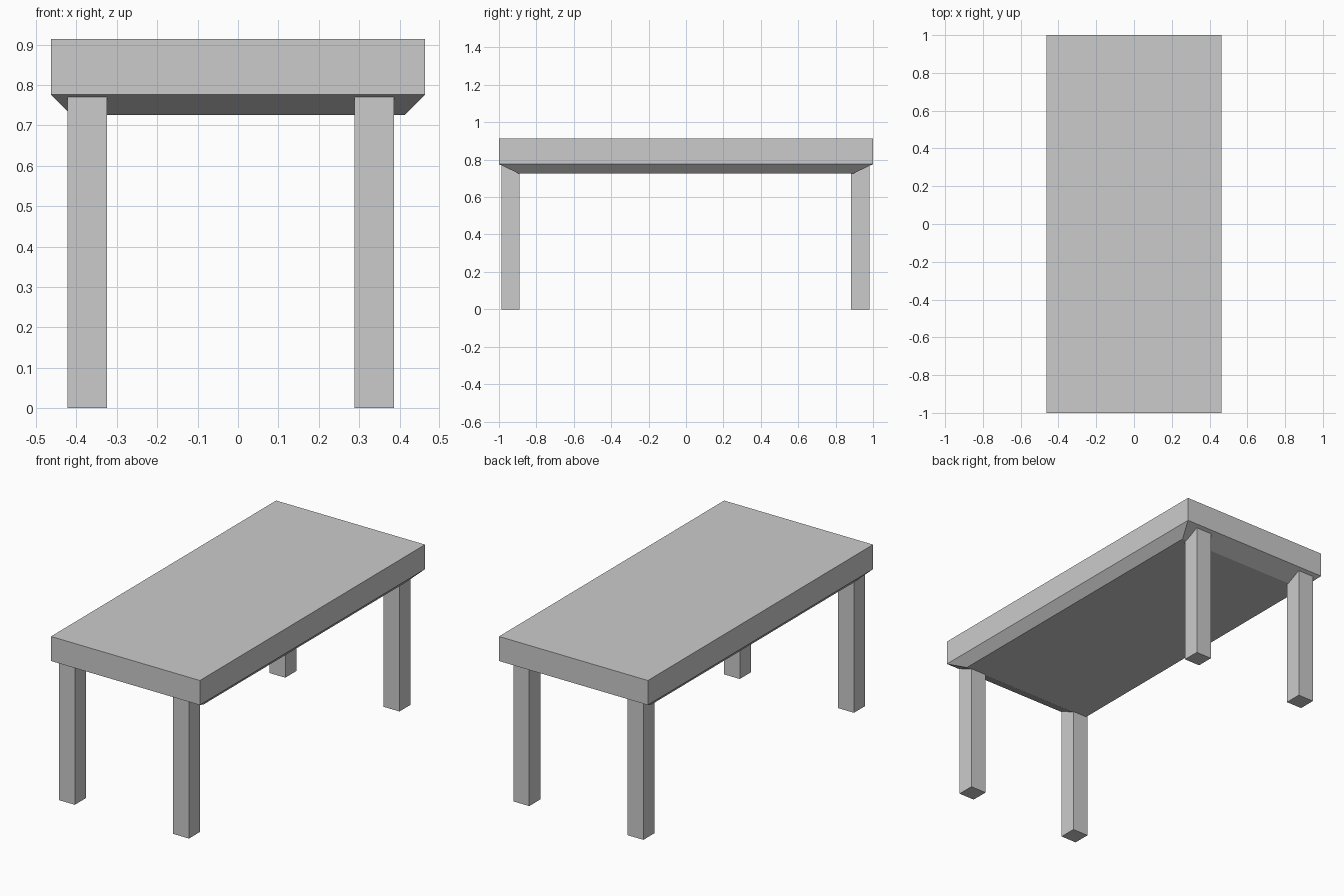
import bpy
import bmesh
from mathutils import Vector

cube = bpy.data.objects.get("Cube")
if cube:
    bpy.data.objects.remove(cube, do_unlink=True)

grey = bpy.data.materials.new("plain grey")
grey.use_nodes = True
colour = (0.6, 0.6, 0.6, 1)
grey.diffuse_color = colour
grey.node_tree.nodes["Principled BSDF"].inputs["Base Color"].default_value = colour


def add_object(name, bm):
    mesh = bpy.data.meshes.new(name)
    bm.to_mesh(mesh)
    bm.free()
    mesh.materials.append(grey)
    obj = bpy.data.objects.new(name, mesh)
    bpy.context.collection.objects.link(obj)
    return obj


def box(low, high):
    """Block spanning two opposite corners."""
    low, high = Vector(low), Vector(high)
    bm = bmesh.new()
    bmesh.ops.create_cube(bm, size=1)
    for v in bm.verts:
        v.co = (low + high) / 2 + v.co * (high - low)
    return bm


# Table top: slab whose underside tapers inward
HALF_X, RIM_Z, TOP_Z, UNDER_Z = 0.463, 0.776, 0.914, 0.726
bm = box((-HALF_X, -1, RIM_Z), (HALF_X, 1, TOP_Z))
bm.faces.ensure_lookup_table()
under = min(bm.faces, key=lambda f: f.calc_center_median().z)
lower = bmesh.ops.extrude_discrete_faces(bm, faces=[under])["faces"][0]
for v in lower.verts:
    v.co = (v.co.x * 0.413 / HALF_X, v.co.y * 0.895, UNDER_Z)
# Sloping sides between the rim and the smaller underside
rim = [v for v in bm.verts if abs(v.co.z - RIM_Z) < 0.001]
if len(rim) == 4:
    edges = [e for e in bm.edges if len(e.link_faces) == 1]
    bmesh.ops.bridge_loops(bm, edges=edges)
bmesh.ops.recalc_face_normals(bm, faces=bm.faces)
add_object("table_top", bm)

# Four square legs, rising into the slab
LEG = 0.098
for end, y in (("front", -0.987), ("back", 0.883)):
    for side, x in (("right", -0.422), ("left", 0.288)):
        add_object(f"{end}_{side}_leg", box((x, y, 0), (x + LEG, y + LEG, 0.79)))
